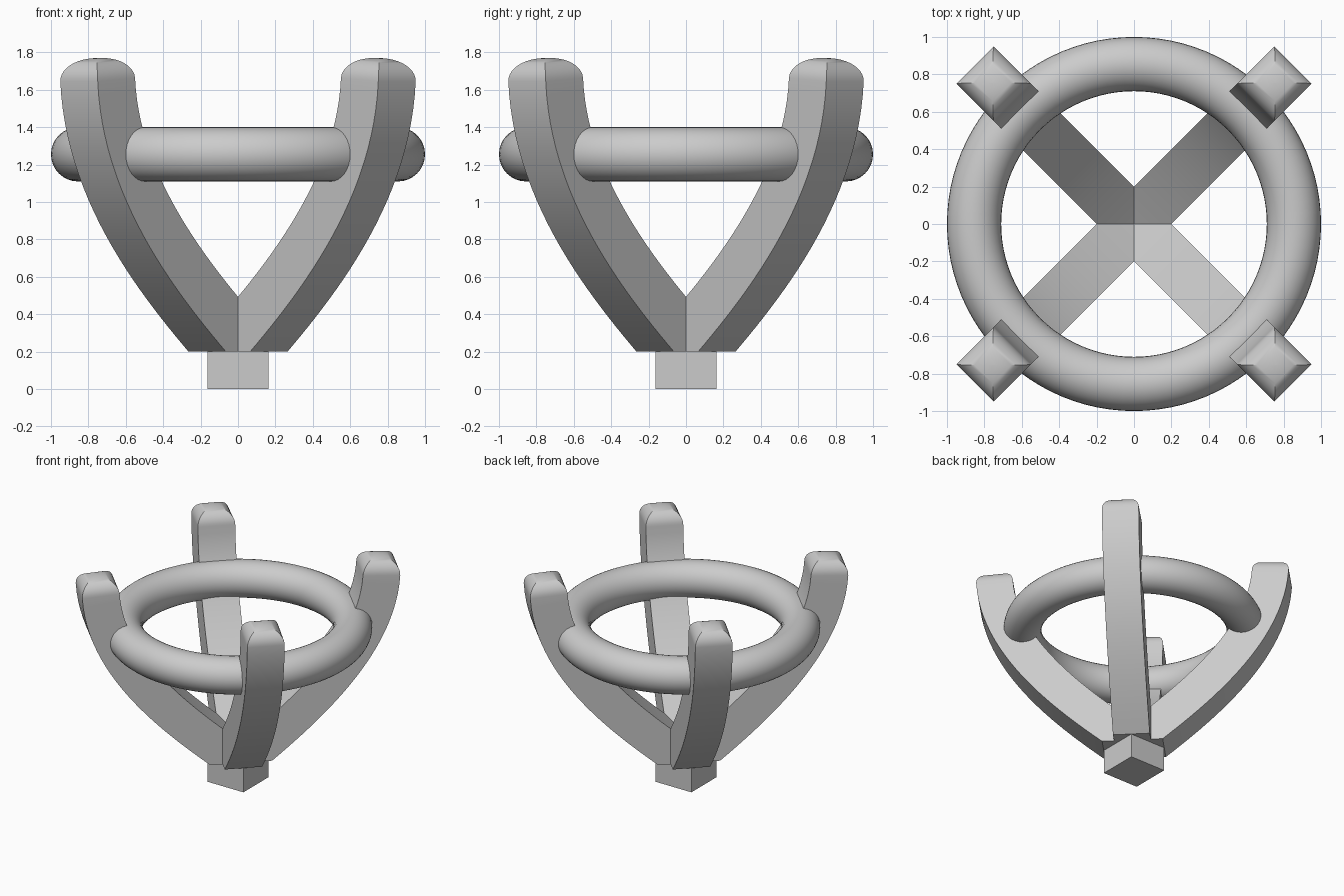
import bpy, bmesh, math
from mathutils import Vector

if "Cube" in bpy.data.objects:
    bpy.data.objects.remove(bpy.data.objects["Cube"])

W = 0.1414          # half width of the square prong section
P = [Vector(p) for p in ((0.233, 0.2), (0.64, 0.54), (1.165, 1.03), (1.202, 1.645))]


def bezier(t):
    s = 1 - t
    pos = P[0]*s**3 + P[1]*3*s*s*t + P[2]*3*s*t*t + P[3]*t**3
    tan = (P[1]-P[0])*s*s + (P[2]-P[1])*2*s*t + (P[3]-P[2])*t*t
    return pos, tan.normalized()


def finish(ob, angle):
    bpy.ops.object.select_all(action='DESELECT')
    ob.select_set(True)
    bpy.context.view_layer.objects.active = ob
    bpy.ops.object.shade_smooth_by_angle(angle=math.radians(angle))


def prong(name, angle):
    # stations: outer point, inner point, half width (r, z plane)
    st = [((0, 0.2), (0, 0.375), W)]
    for i in range(25):
        p, t = bezier(i / 24)
        q = p + Vector((-t.y, t.x)) * 2 * W
        st.append((p, q, W))
    # rounded tip
    c, h = (p + q) / 2, (p - q) / 2
    up = t * 0.117
    for i in range(1, 11):
        a = math.pi / 2 * i / 10
        s = max(math.cos(a) ** 0.9, 0.01) if i < 10 else 0.01
        m = c + up * math.sin(a)
        st.append((m + h*s, m - h*s, W*s))
    bm = bmesh.new()
    ca, sa = math.cos(angle), math.sin(angle)
    rings = []
    for o, n, w in st:
        rings.append([bm.verts.new((r*ca - y*sa, r*sa + y*ca, z))
                      for (r, z), y in ((o, -w), (o, w), (n, w), (n, -w))])
    for a, b in zip(rings, rings[1:]):
        for k in range(4):
            bm.faces.new((a[k], a[(k+1) % 4], b[(k+1) % 4], b[k]))
    bm.faces.new(rings[0])
    bm.faces.new(rings[-1])
    bmesh.ops.recalc_face_normals(bm, faces=bm.faces)
    me = bpy.data.meshes.new(name)
    bm.to_mesh(me)
    bm.free()
    ob = bpy.data.objects.new(name, me)
    bpy.context.collection.objects.link(ob)
    finish(ob, 35)


# four curved prongs on the diagonals
for i in range(4):
    prong(f"prong_{i+1}", math.pi/4 + i*math.pi/2)

# ring held by the prongs
bpy.ops.mesh.primitive_torus_add(location=(0, 0, 1.255), major_radius=0.855,
                                 minor_radius=0.145, major_segments=96, minor_segments=32)
bpy.context.object.name = "ring"
finish(bpy.context.object, 40)

# square foot
bpy.ops.mesh.primitive_cube_add(size=1, location=(0, 0, 0.1025))
foot = bpy.context.object
foot.name = "foot"
foot.scale = (0.327, 0.327, 0.205)
